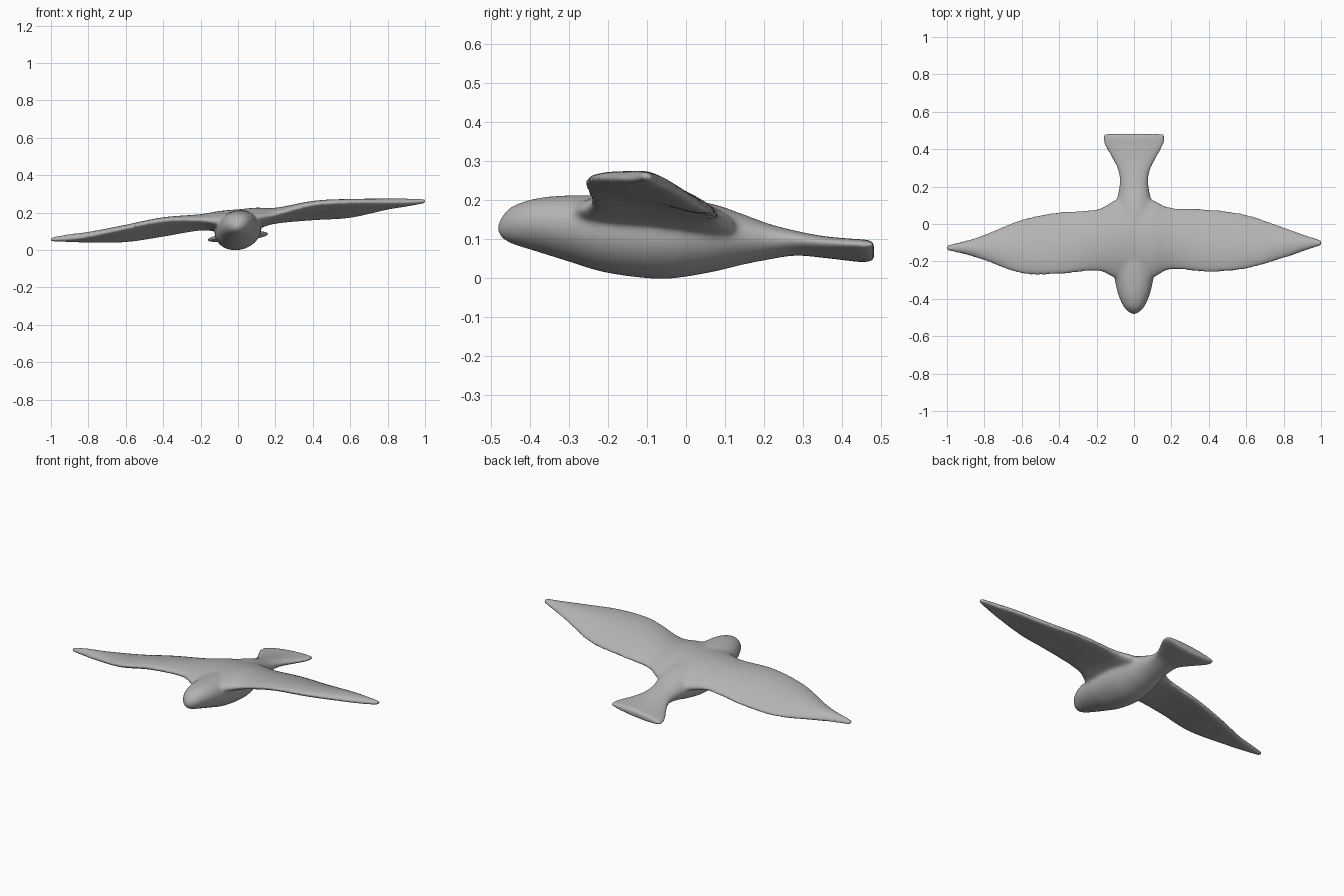
import bpy, bmesh, math

if "Cube" in bpy.data.objects:
    bpy.data.objects.remove(bpy.data.objects["Cube"])

BANK = 0.10   # the whole bird leans: its right-hand wing (+x) sits higher
SIDES = 32
STEPS = 5


def smooth_rows(rows):
    """Catmull-Rom interpolation of the section table."""
    out = []
    for i in range(len(rows) - 1):
        p0, p1 = rows[max(i - 1, 0)], rows[i]
        p2, p3 = rows[i + 1], rows[min(i + 2, len(rows) - 1)]
        for s in range(STEPS):
            t = s / STEPS
            out.append([0.5 * (2 * b + (c - a) * t + (2 * a - 5 * b + 4 * c - d) * t * t
                               + (3 * b - a - 3 * c + d) * t ** 3)
                        for a, b, c, d in zip(p0, p1, p2, p3)])
    out.append(list(rows[-1]))
    return out


def loft(name, rows, section):
    """Skin a closed surface through the rings given by section(row, angle)."""
    bm = bmesh.new()
    rings = [[bm.verts.new(section(r, 2 * math.pi * k / SIDES)) for k in range(SIDES)]
             for r in smooth_rows(rows)]
    for a, b in zip(rings, rings[1:]):
        for k in range(SIDES):
            j = (k + 1) % SIDES
            bm.faces.new((a[k], a[j], b[j], b[k]))
    bm.faces.new(rings[0][::-1])
    bm.faces.new(rings[-1])
    bmesh.ops.recalc_face_normals(bm, faces=bm.faces)
    mesh = bpy.data.meshes.new(name)
    bm.to_mesh(mesh)
    bm.free()
    obj = bpy.data.objects.new(name, mesh)
    bpy.context.collection.objects.link(obj)
    return obj


def body_section(row, a):
    y, half, low, high = row
    x = half * math.cos(a)
    return x, y, (low + high) / 2 + (high - low) / 2 * math.sin(a) + BANK * x


def wing_section(row, a):
    x, front, back, z_front, z_back, thick = row
    u = 0.5 - 0.5 * math.cos(a)
    arch = 0.25 * thick * math.sin(math.pi * u)
    return (x, front + (back - front) * u,
            z_front + (z_back - z_front) * u + arch + thick / 2 * math.sin(a))


# Body, head and fanned tail: y, half width, bottom, top
body = loft("bird", [
    (-0.482, 0.010, 0.115, 0.140), (-0.468, 0.032, 0.100, 0.163),
    (-0.44, 0.057, 0.086, 0.187), (-0.38, 0.084, 0.068, 0.205),
    (-0.30, 0.103, 0.043, 0.212), (-0.20, 0.118, 0.014, 0.212),
    (-0.06, 0.125, -0.001, 0.208), (0.06, 0.110, 0.015, 0.192),
    (0.14, 0.090, 0.034, 0.166), (0.21, 0.078, 0.048, 0.140),
    (0.28, 0.084, 0.059, 0.121), (0.35, 0.118, 0.055, 0.106),
    (0.42, 0.158, 0.049, 0.097), (0.46, 0.168, 0.046, 0.094),
    (0.482, 0.162, 0.052, 0.088)], body_section)

# Wings in one span: x, front edge, back edge, front height, back height, thickness
wings = loft("wings", [
    (-1.004, -0.142, -0.113, 0.053, 0.051, 0.022), (-0.9, -0.165, -0.088, 0.060, 0.050, 0.040),
    (-0.8, -0.196, -0.055, 0.074, 0.047, 0.047), (-0.6, -0.267, 0.026, 0.117, 0.048, 0.058),
    (-0.4, -0.270, 0.066, 0.157, 0.078, 0.062), (-0.2, -0.252, 0.080, 0.160, 0.115, 0.068),
    (-0.1, -0.290, 0.130, 0.150, 0.115, 0.100), (0.0, -0.31, 0.150, 0.155, 0.120, 0.105),
    (0.1, -0.290, 0.130, 0.170, 0.130, 0.100), (0.2, -0.244, 0.088, 0.190, 0.152, 0.070),
    (0.4, -0.259, 0.080, 0.243, 0.166, 0.064), (0.6, -0.241, 0.052, 0.256, 0.178, 0.060),
    (0.8, -0.184, -0.016, 0.255, 0.222, 0.046), (0.9, -0.150, -0.052, 0.254, 0.238, 0.038),
    (1.004, -0.116, -0.086, 0.257, 0.255, 0.022)], wing_section)

# Fuse the parts into one soft sculpted surface
bpy.ops.object.select_all(action='DESELECT')
wings.select_set(True)
body.select_set(True)
bpy.context.view_layer.objects.active = body
bpy.ops.object.join()
remesh = body.modifiers.new("fuse", 'REMESH')
remesh.mode = 'VOXEL'
remesh.voxel_size = 0.008
soften = body.modifiers.new("soften", 'SMOOTH')
soften.factor = 0.5
soften.iterations = 14
for modifier in (remesh.name, soften.name):
    bpy.ops.object.modifier_apply(modifier=modifier)
bpy.ops.object.shade_smooth()

# Dark grey finish
grey = bpy.data.materials.new("dark_grey")
grey.diffuse_color = (0.45, 0.45, 0.45, 1.0)
grey.use_nodes = True
grey.node_tree.nodes["Principled BSDF"].inputs["Base Color"].default_value = grey.diffuse_color
body.data.materials.clear()
body.data.materials.append(grey)
